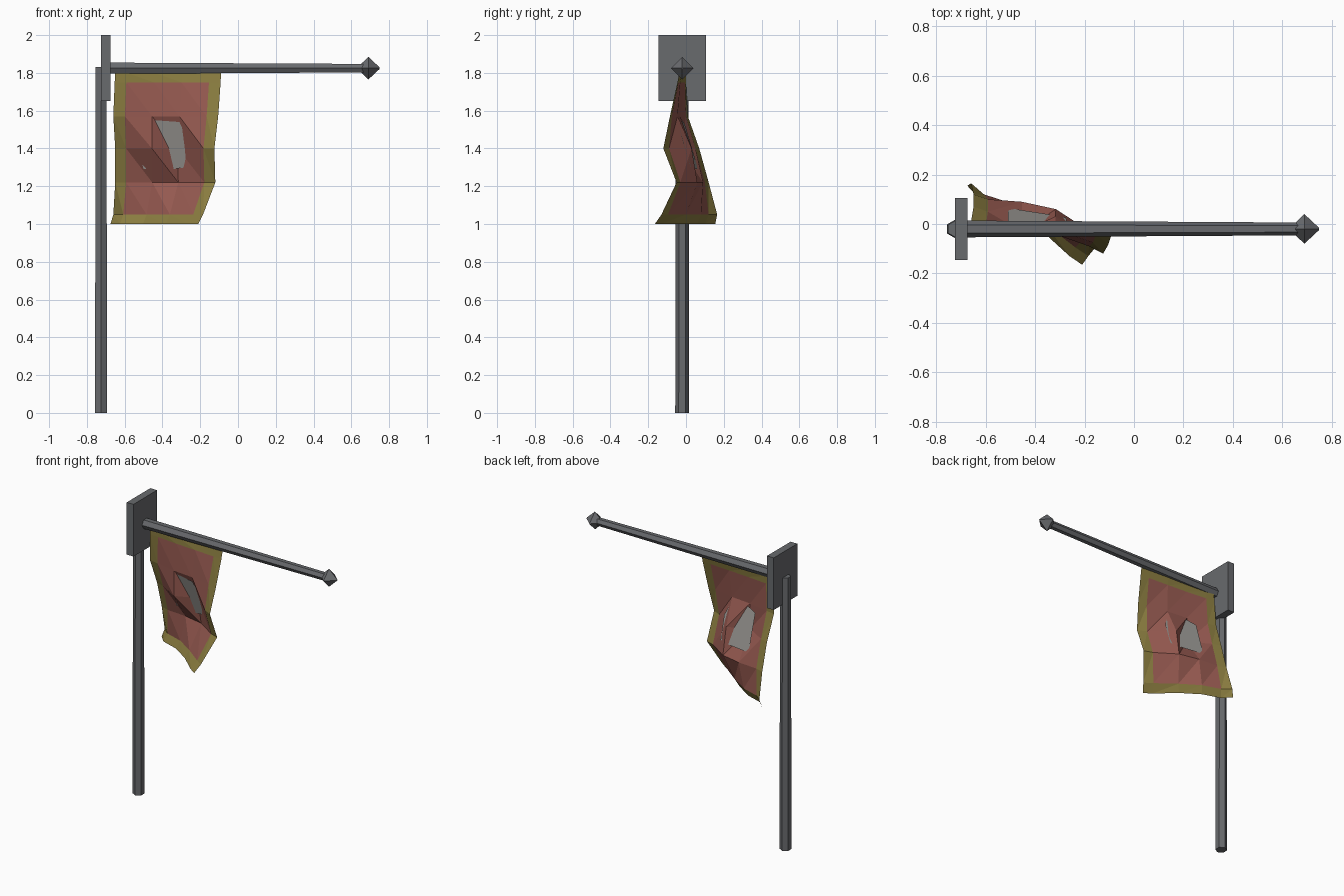
import bpy, bmesh, math
from mathutils import Vector

if "Cube" in bpy.data.objects:
    bpy.data.objects.remove(bpy.data.objects["Cube"])


def material(name, rgb):
    m = bpy.data.materials.new(name)
    m.diffuse_color = (*rgb, 1)
    m.use_nodes = True
    m.node_tree.nodes["Principled BSDF"].inputs["Base Color"].default_value = m.diffuse_color
    return m


IRON = material("iron", (0.14, 0.145, 0.155))
RED = material("red_cloth", (0.30, 0.10, 0.08))
OLIVE = material("olive_trim", (0.25, 0.20, 0.05))
PALE = material("pale_cloth", (0.33, 0.32, 0.30))


def make_object(name, verts, faces, mats, fix_normals=True):
    me = bpy.data.meshes.new(name)
    me.from_pydata(verts, [], faces)
    for m in mats:
        me.materials.append(m)
    if fix_normals:
        bm = bmesh.new()
        bm.from_mesh(me)
        bmesh.ops.recalc_face_normals(bm, faces=bm.faces)
        bm.to_mesh(me)
        bm.free()
    ob = bpy.data.objects.new(name, me)
    bpy.context.collection.objects.link(ob)
    return ob


def loft(name, sides, start, axis, rings):
    """Faceted rod: rings are (distance, radius); one corner always points to -y."""
    axis, side = Vector(axis), Vector((0, -1, 0))
    up = axis.cross(side)
    verts = []
    for d, r in rings:
        for i in range(sides):
            a = 2 * math.pi * i / sides
            verts.append(Vector(start) + axis * d + (side * math.cos(a) + up * math.sin(a)) * r)
    faces = [tuple(range(sides)), tuple(range(len(verts) - sides, len(verts)))]
    for k in range(len(rings) - 1):
        for i in range(sides):
            j = (i + 1) % sides
            faces.append((k * sides + i, k * sides + j, (k + 1) * sides + j, (k + 1) * sides + i))
    return make_object(name, verts, faces, [IRON])


# Upright post, crossbar and pointed finial
loft("post", 6, (-0.725, -0.02, 0), (0, 0, 1), [(0, 0.037), (1.83, 0.033)])
loft("crossbar", 6, (-0.70, -0.02, 1.825), (1, 0, 0), [(0, 0.034), (1.37, 0.026)])
loft("finial", 4, (0.655, -0.02, 1.825), (1, 0, 0), [(0, 0.026), (0.035, 0.06), (0.095, 0.004)])

# Mounting plate
bpy.ops.mesh.primitive_cube_add(size=1, location=(-0.70, -0.02, 1.825))
plate = bpy.context.object
plate.name = "mounting_plate"
plate.scale = (0.05, 0.25, 0.35)
plate.data.materials.append(IRON)

# Banner cloth: each row is height, left x, right x, then fold depths across
columns = (0, 0.11, 0.37, 0.63, 0.89, 1)
rows = [
    (1.80, -0.65, -0.09, (0.0, -0.005, -0.015, -0.02, -0.03, -0.035)),
    (1.75, -0.653, -0.092, (0.0, -0.005, -0.02, -0.03, -0.04, -0.045)),
    (1.57, -0.66, -0.105, (0.01, 0.0, -0.03, -0.045, -0.075, -0.085)),
    (1.40, -0.65, -0.125, (0.07, 0.05, -0.03, 0.03, -0.09, -0.12)),
    (1.22, -0.65, -0.12, (0.12, 0.10, 0.09, 0.06, -0.03, -0.05)),
    (1.05, -0.66, -0.185, (0.165, 0.12, 0.08, 0.0, -0.095, -0.13)),
    (1.00, -0.675, -0.21, (0.155, 0.10, 0.06, -0.02, -0.13, -0.165)),
]
n = len(columns)
verts = [(l + (r - l) * c, y, z) for z, l, r, ys in rows for c, y in zip(columns, ys)]
faces, trim = [], []
for k in range(len(rows) - 1):
    for i in range(n - 1):
        a, b, c, d = k * n + i, (k + 1) * n + i, (k + 1) * n + i + 1, k * n + i + 1
        faces += [(a, b, c), (a, c, d)]
        trim += [k in (0, len(rows) - 2) or i in (0, n - 2)] * 2
banner = make_object("banner", verts, faces, [RED, OLIVE], False)
for p, is_trim in zip(banner.data.polygons, trim):
    p.material_index = int(is_trim)

# Flat tilted patch that shows through the cloth folds
outline = [(-0.51, 1.53), (-0.45, 1.55), (-0.31, 1.54), (-0.27, 1.45),
           (-0.275, 1.30), (-0.35, 1.29), (-0.50, 1.29), (-0.51, 1.33)]
verts = [(x, -0.01 - 0.153 * (x + 0.51) - 0.298 * (z - 1.54), z) for x, z in outline]
make_object("banner_patch", verts, [tuple(reversed(range(len(verts))))], [PALE], False)
